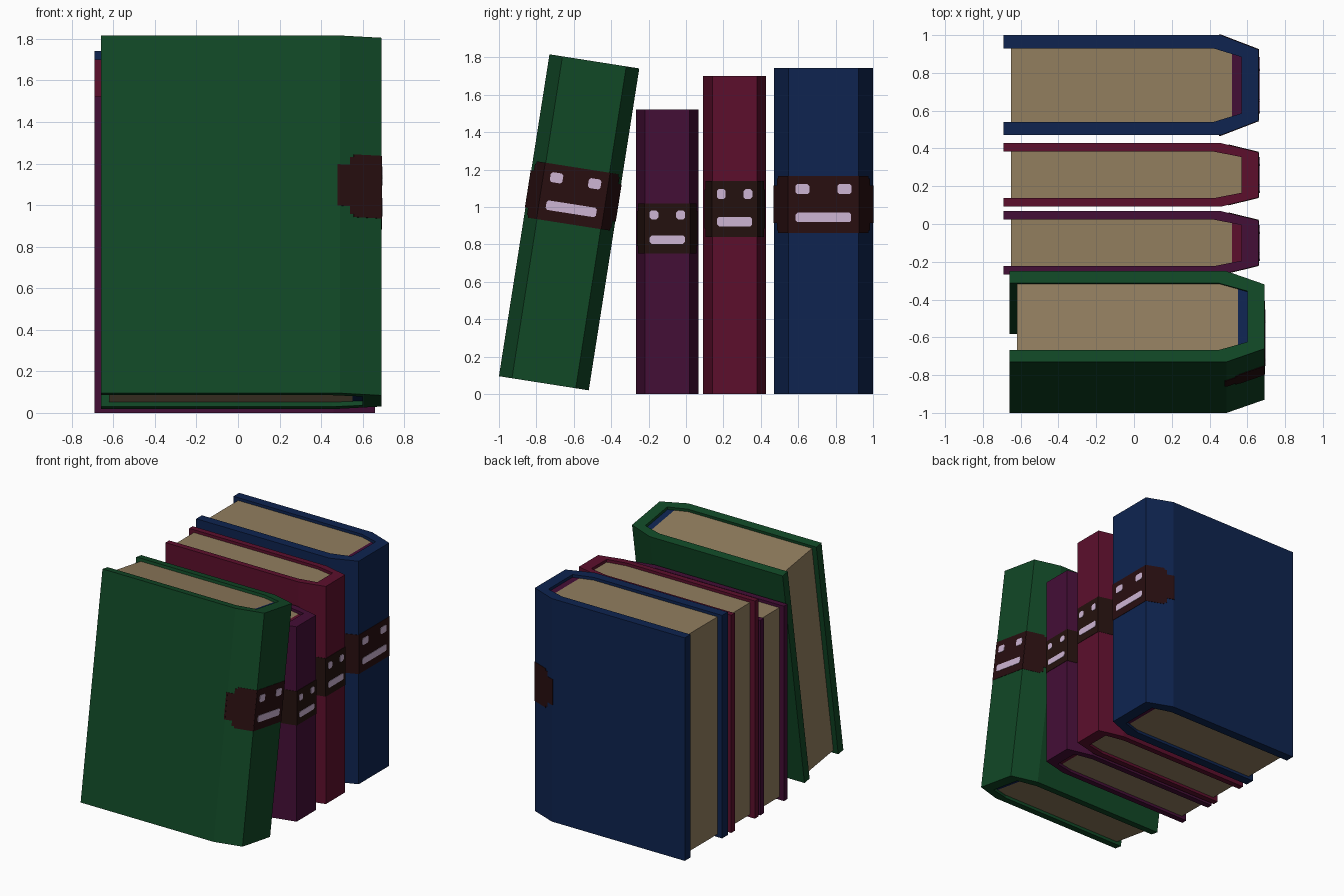
import bpy, bmesh, math
from mathutils import Vector

if "Cube" in bpy.data.objects:
    bpy.data.objects.remove(bpy.data.objects["Cube"])


def material(name, r, g, b):
    lin = lambda c: (c / 255 / 12.92) if c < 11 else ((c / 255 + 0.055) / 1.055) ** 2.4
    m = bpy.data.materials.new(name)
    m.diffuse_color = (lin(r), lin(g), lin(b), 1)
    m.use_nodes = True
    m.node_tree.nodes["Principled BSDF"].inputs["Base Color"].default_value = m.diffuse_color
    return m


GREEN = material("green cover", 17, 72, 38)
BLUE = material("blue cover", 14, 36, 80)
CRIMSON = material("crimson cover", 92, 15, 44)
PURPLE = material("purple cover", 68, 14, 54)
PAPER = material("tan paper", 146, 126, 95)
BAND_RED = material("dark red band", 40, 14, 16)
BAND_BROWN = material("dark brown band", 36, 17, 14)
LILAC = material("pale lilac", 206, 181, 212)


def prisms(name, polys, mat, loc, tilt):
    """Object made of (points, extrusion vector) prisms in book space."""
    bm = bmesh.new()
    for pts, vec in polys:
        f = bm.faces.new([bm.verts.new(p) for p in pts])
        ext = bmesh.ops.extrude_face_region(bm, geom=[f], use_keep_orig=True)
        verts = [v for v in ext["geom"] if isinstance(v, bmesh.types.BMVert)]
        bmesh.ops.translate(bm, verts=verts, vec=Vector(vec))
    bmesh.ops.recalc_face_normals(bm, faces=bm.faces[:])
    me = bpy.data.meshes.new(name)
    bm.to_mesh(me)
    bm.free()
    me.materials.append(mat)
    ob = bpy.data.objects.new(name, me)
    bpy.context.collection.objects.link(ob)
    ob.location = loc
    ob.rotation_euler = (tilt, 0, 0)


def mirrored(half):
    """Close an xy profile by mirroring it across y = 0."""
    return half + [(x, -y) for x, y in reversed(half)]


def cut_rect(y, z, hy, hz, c=0.01):
    """Rectangle with clipped corners in the yz plane."""
    return [(y - hy + c, z - hz), (y + hy - c, z - hz), (y + hy, z - hz + c), (y + hy, z + hz - c),
            (y + hy - c, z + hz), (y - hy + c, z + hz), (y - hy, z + hz - c), (y - hy, z - hz + c)]


def book(name, w, h, loc, cover, lining, band, page_end, steps, tilt=0.0):
    hw, c = w / 2, 0.145 * w
    inner, taper = hw - 0.132 * w, 0.087 * w
    at = lambda pts, z: [(x, y, z) for x, y in pts]

    # cover: C-shaped profile with a chamfered spine
    outer = [(-.69, -hw), (.46, -hw), (.66, c - hw), (.66, hw - c), (.46, hw), (-.69, hw)]
    hollow = [(-.69, inner), (.42, inner), (.57, inner - taper),
              (.57, taper - inner), (.42, -inner), (-.69, -inner)]
    prisms(name + "_cover", [(at(outer + hollow, 0), (0, 0, h))], cover, loc, tilt)

    # page block, slightly recessed
    gap = 0.022
    end_y = inner - taper * (page_end - .42) / .15
    pages = mirrored([(-.65, inner), (.42, inner), (page_end, end_y)])
    prisms(name + "_pages", [(at(pages, gap), (0, 0, h - 2 * gap))], PAPER, loc, tilt)

    # coloured lining between pages and spine
    if page_end < .57:
        strip = mirrored([(page_end, end_y), (.57, inner - taper)])
        prisms(name + "_spine_lining", [(at(strip, gap), (0, 0, h - 2 * gap))], lining, loc, tilt)

    # band wrapped round the spine, stepping down to a tab at each end
    zc, hz, t = 0.582 * h, 0.0876 * h, 0.003
    e = hw - c
    plates = [([(.66, -e, zc - hz), (.66, e, zc - hz), (.66, e, zc + hz), (.66, -e, zc + hz)], (t, 0, 0))]
    for s in (-1, 1):
        n = Vector((c, s * .2, 0)).normalized() * t
        edge = lambda x: s * (hw - c * max(0, (x - .46) / .2))
        x0 = .66
        for x1, k in steps:
            k *= hz
            v = Vector((0, s * t, 0)) if x0 <= .46 else n
            plates.append(([(x0, edge(x0), zc - k), (x1, edge(x1), zc - k),
                            (x1, edge(x1), zc + k), (x0, edge(x0), zc + k)], v))
            x0 = x1
    prisms(name + "_band", plates, band, loc, tilt)

    # face on the band: two eyes and a mouth
    shapes = [cut_rect(s * .212 * w, zc + .047 * h, .07 * w, .0155 * h) for s in (-1, 1)]
    shapes.append(cut_rect(0, zc - .04 * h, .28 * w, .0148 * h))
    prisms(name + "_face", [([(.66, y, z) for y, z in p], (.006, 0, 0)) for p in shapes],
           LILAC, loc, tilt)


# band steps: (x reached, share of the band's half height)
WIDE = [(.527, 1), (.508, .91), (.46, .66), (.45, .66)]
NARROW = [(.52, 1), (.50, .7)]

book("blue_book", .53, 1.742, (0, .735, 0), BLUE, PURPLE, BAND_RED, .52, WIDE)
book("crimson_book", .336, 1.70, (0, .26, 0), CRIMSON, CRIMSON, BAND_BROWN, .57, NARROW)
book("purple_book", .336, 1.522, (0, -.10, 0), PURPLE, CRIMSON, BAND_BROWN, .52, NARROW)
book("leaning_green_book", .486, 1.742, (.03, -.76, .0575), GREEN, BLUE, BAND_RED, .52, WIDE,
     tilt=math.radians(-8.92))
